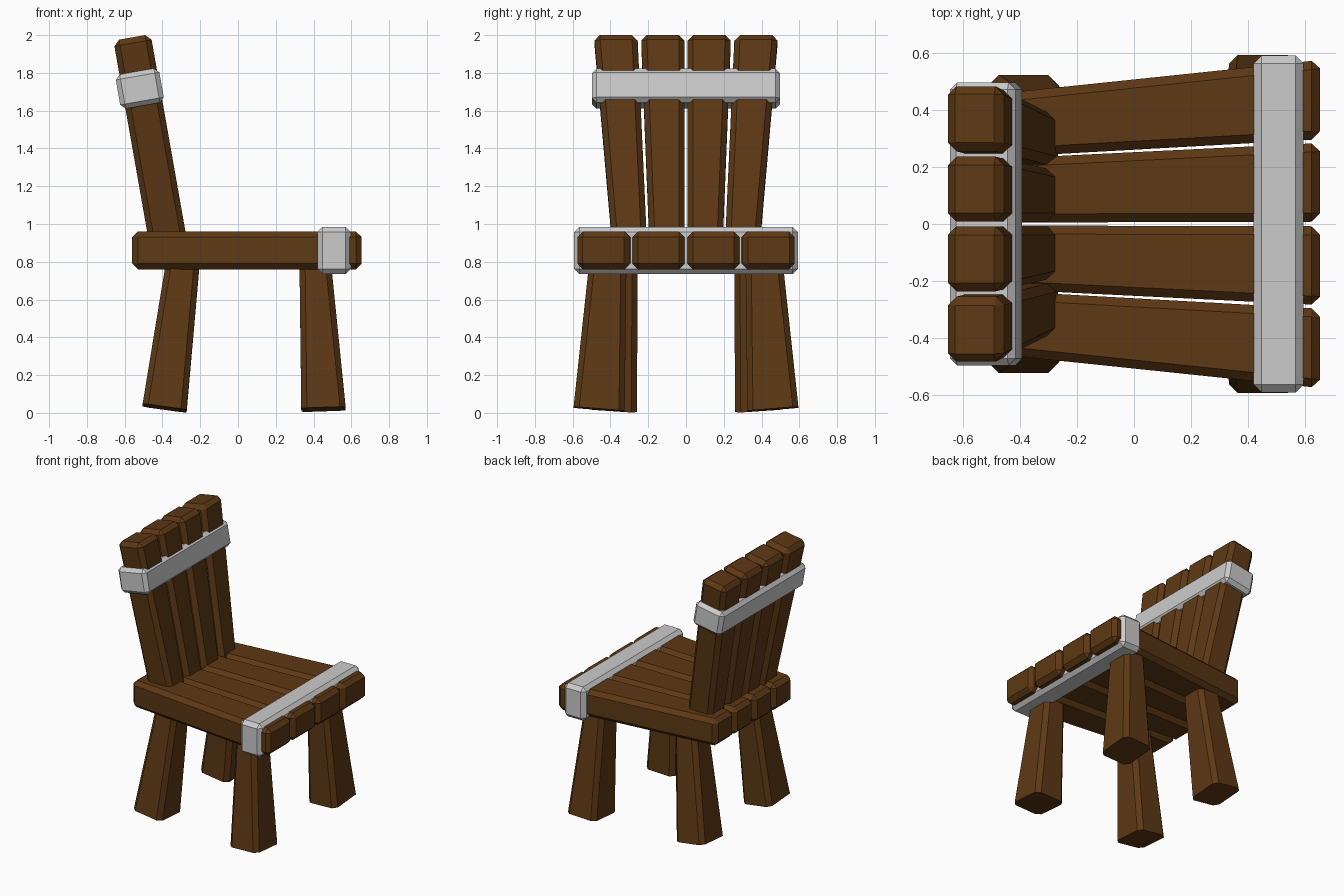
import bpy, bmesh, math
from mathutils import Vector

if "Cube" in bpy.data.objects:
    bpy.data.objects.remove(bpy.data.objects["Cube"])

wood = bpy.data.materials.new("wood")
wood.diffuse_color = (0.11, 0.04, 0.007, 1)
wood.use_nodes = True
wood.node_tree.nodes["Principled BSDF"].inputs["Base Color"].default_value = wood.diffuse_color


def block(name, end_a, end_b, bevel=0.03, mat=None, long_only=False):
    """Chamfered block lofted between two four-cornered ends."""
    bm = bmesh.new()
    a = [bm.verts.new(p) for p in end_a]
    b = [bm.verts.new(p) for p in end_b]
    bm.faces.new(a)
    bm.faces.new(b)
    for i in range(4):
        j = (i + 1) % 4
        bm.faces.new((a[i], a[j], b[j], b[i]))
    if long_only:
        edges = [e for e in bm.edges if (e.verts[0] in a) != (e.verts[1] in a)]
    else:
        edges = bm.edges[:]
    bmesh.ops.recalc_face_normals(bm, faces=bm.faces)
    bmesh.ops.bevel(bm, geom=edges, offset=bevel, segments=1,
                    profile=0.5, affect='EDGES')
    bmesh.ops.recalc_face_normals(bm, faces=bm.faces)
    mesh = bpy.data.meshes.new(name)
    bm.to_mesh(mesh)
    bm.free()
    obj = bpy.data.objects.new(name, mesh)
    bpy.context.collection.objects.link(obj)
    if mat:
        mesh.materials.append(mat)
    return obj


# Backrest leans back by ten degrees
lean = math.radians(10)
up = Vector((-math.sin(lean), 0, math.cos(lean)))
out = Vector((math.cos(lean), 0, math.sin(lean)))


def lean_rect(center, half, y0, y1):
    """End of a leaning part: across its thickness and along y."""
    c = Vector(center)
    return [c + out * s * half + Vector((0, y, 0))
            for s, y in ((-1, y0), (1, y0), (1, y1), (-1, y1))]


def seat_end(x, y0, y1):
    return [(x, y0, 0.76), (x, y1, 0.76), (x, y1, 0.96), (x, y0, 0.96)]


def leg_end(x0, x1, y0, y1, z, dx=0.0, dy=0.0):
    """Leg end, raised by dx across x and by dy towards the outside."""
    return [(x0, y0, z), (x1, y0, z + dx),
            (x1, y1, z + dx + dy), (x0, y1, z + dy)]


def flip(points, side):
    return [(p[0], p[1] * side, p[2]) for p in points]


top = Vector((-0.561, 0, 1.988))
low = top - up * 1.155

for side, tag in ((1, "left"), (-1, "right")):
    # Seat planks, narrowing to the back
    for kind, rear, front in (("inner", (0.005, 0.225), (0.008, 0.285)),
                              ("outer", (0.23, 0.45), (0.298, 0.577))):
        block(f"seat_plank_{kind}_{tag}",
              flip(seat_end(-0.56, *rear), side),
              flip(seat_end(0.655, *front), side), mat=wood)

    # Backrest planks, widening to the top
    for kind, base, tip in (("inner", (0.008, 0.192), (0.008, 0.238)),
                            ("outer", (0.205, 0.387), (0.257, 0.487))):
        block(f"back_plank_{kind}_{tag}",
              flip(lean_rect(low, 0.1, *base), side),
              flip(lean_rect(top, 0.1, *tip), side), mat=wood)

    # Splayed legs
    block(f"front_leg_{tag}",
          flip(leg_end(0.335, 0.57, 0.325, 0.595, 0.004, 0.008, 0.022), side),
          flip(leg_end(0.325, 0.49, 0.315, 0.51, 0.82), side),
          mat=wood, long_only=True)
    block(f"rear_leg_{tag}",
          flip(leg_end(-0.505, -0.272, 0.26, 0.525, 0.032, -0.032, 0.018), side),
          flip(leg_end(-0.378, -0.2, 0.255, 0.44, 0.82), side),
          mat=wood, long_only=True)

# Metal straps
block("seat_strap",
      [(x, -0.592, z) for x, z in ((0.42, 0.735), (0.597, 0.735), (0.597, 0.985), (0.42, 0.985))],
      [(x, 0.592, z) for x, z in ((0.42, 0.735), (0.597, 0.735), (0.597, 0.985), (0.42, 0.985))],
      bevel=0.028)
strap = Vector((-0.52, 0, 1.717))
block("back_strap",
      lean_rect(strap - up * 0.092, 0.117, -0.498, 0.498),
      lean_rect(strap + up * 0.092, 0.117, -0.498, 0.498), bevel=0.025)
